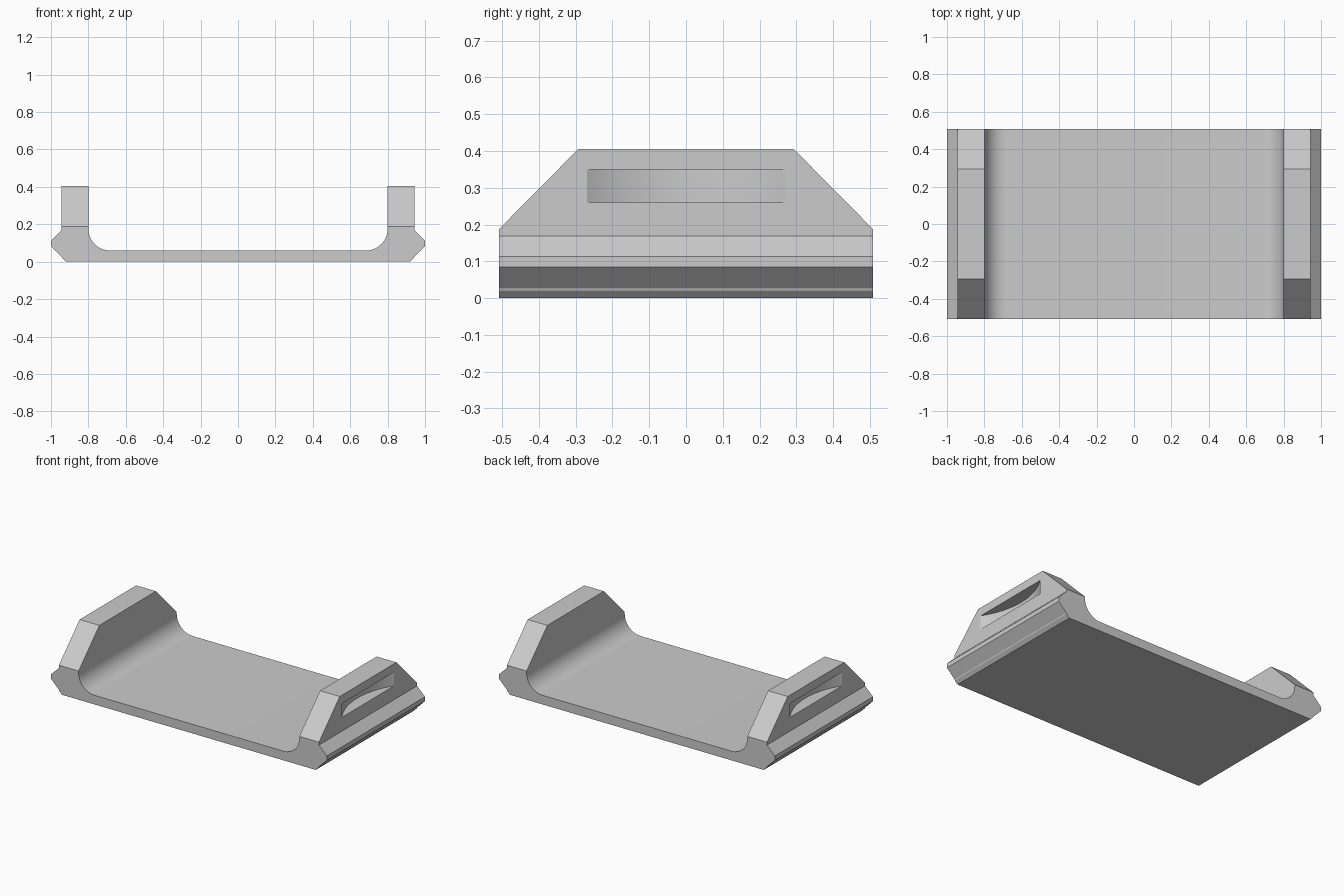
import bpy, bmesh, math
from mathutils import Vector

cube = bpy.data.objects.get("Cube")
if cube:
    bpy.data.objects.remove(cube, do_unlink=True)

HALF_DEPTH = 0.508
WALL_OUT, WALL_IN = 0.943, 0.80
FLOOR, TOP, SHOULDER = 0.06, 0.405, 0.188
FILLET = 0.115
SLOT_HALF, SLOT_DEPTH, SLOT_LOW, SLOT_HIGH = 0.27, 0.08, 0.26, 0.35

grey = bpy.data.materials.new("plain grey")
grey.use_nodes = True
colour = (0.6, 0.6, 0.6, 1)
grey.diffuse_color = colour
grey.node_tree.nodes["Principled BSDF"].inputs["Base Color"].default_value = colour

# Half of the cross-section: ribbed outer side, wall, rounded inner corner
half = [(0.92, 0), (0.94, 0.02), (0.943, 0.027), (1, 0.084), (1, 0.113),
        (WALL_OUT, 0.169), (WALL_OUT, TOP), (WALL_IN, TOP)]
steps = 16
for i in range(steps + 1):
    a = math.pi / 2 * i / steps
    half.append((WALL_IN - FILLET + FILLET * math.cos(a),
                 FLOOR + FILLET - FILLET * math.sin(a)))
profile = half + [(-x, z) for x, z in reversed(half)]

# Tray: cross-section extruded from front to back
bm = bmesh.new()
face = bm.faces.new([bm.verts.new((x, -HALF_DEPTH, z)) for x, z in profile])
ext = bmesh.ops.extrude_face_region(bm, geom=[face])
moved = [g for g in ext["geom"] if isinstance(g, bmesh.types.BMVert)]
bmesh.ops.translate(bm, verts=moved, vec=(0, 2 * HALF_DEPTH, 0))

# Sloped ends of both walls
for side in (-1, 1):
    cut = bmesh.ops.bisect_plane(
        bm, geom=bm.verts[:] + bm.edges[:] + bm.faces[:],
        plane_co=Vector((0, side * HALF_DEPTH, SHOULDER)),
        plane_no=Vector((0, side, 0.99)), clear_outer=True)
    rim = [g for g in cut["geom_cut"] if isinstance(g, bmesh.types.BMEdge)]
    bmesh.ops.holes_fill(bm, edges=rim, sides=0)
bmesh.ops.recalc_face_normals(bm, faces=bm.faces[:])

mesh = bpy.data.meshes.new("tray")
bm.to_mesh(mesh)
bm.free()
mesh.materials.append(grey)
tray = bpy.data.objects.new("tray", mesh)
bpy.context.collection.objects.link(tray)
bpy.ops.object.select_all(action='DESELECT')
tray.select_set(True)
bpy.context.view_layer.objects.active = tray

# Curved grip recess in each outer wall
radius = (SLOT_HALF ** 2 + SLOT_DEPTH ** 2) / (2 * SLOT_DEPTH)
for side in (-1, 1):
    bpy.ops.mesh.primitive_cylinder_add(
        vertices=128, radius=radius, depth=SLOT_HIGH - SLOT_LOW,
        location=(side * (WALL_OUT - SLOT_DEPTH + radius), 0, (SLOT_LOW + SLOT_HIGH) / 2))
    cutter = bpy.context.object
    cutter.name = "recess_cutter"
    cutter.hide_render = True
    cutter.data.materials.append(grey)
    bpy.ops.object.select_all(action='DESELECT')
    tray.select_set(True)
    bpy.context.view_layer.objects.active = tray
    mod = tray.modifiers.new("grip recess", 'BOOLEAN')
    mod.operation = 'DIFFERENCE'
    mod.solver = 'EXACT'
    mod.object = cutter
    bpy.ops.object.modifier_apply(modifier=mod.name)
    bpy.data.objects.remove(cutter, do_unlink=True)

bpy.ops.object.shade_smooth_by_angle(angle=math.radians(20))
